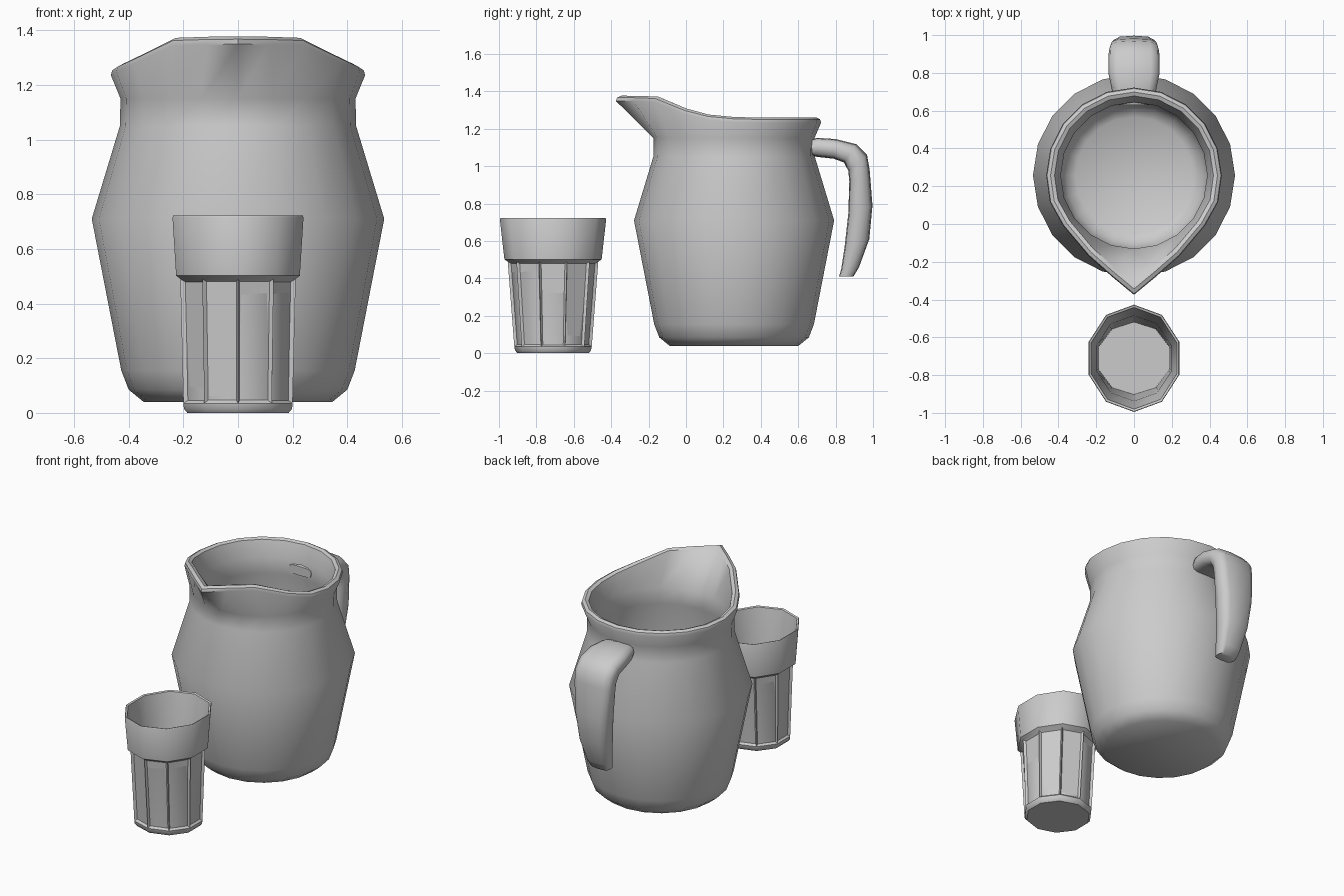
import bpy, bmesh, math
from mathutils import Vector

if "Cube" in bpy.data.objects:
    bpy.data.objects.remove(bpy.data.objects["Cube"])


def loft(name, rings, inset=None, angle=42):
    """Skin closed rings, cap both ends; optionally recess one band of faces."""
    bm = bmesh.new()
    vs = [[bm.verts.new(p) for p in ring] for ring in rings]
    n = len(vs[0])
    bands = []
    for a, b in zip(vs, vs[1:]):
        bands.append([bm.faces.new((a[i], a[(i + 1) % n], b[(i + 1) % n], b[i]))
                      for i in range(n)])
    bm.faces.new(vs[0][::-1])
    bm.faces.new(vs[-1])
    bmesh.ops.recalc_face_normals(bm, faces=bm.faces)
    if inset:
        band, thick, depth = inset
        bmesh.ops.inset_individual(bm, faces=bands[band], thickness=thick,
                                   depth=depth, use_even_offset=True)
    me = bpy.data.meshes.new(name)
    bm.to_mesh(me)
    bm.free()
    ob = bpy.data.objects.new(name, me)
    bpy.context.collection.objects.link(ob)
    bpy.ops.object.select_all(action='DESELECT')
    ob.select_set(True)
    bpy.context.view_layer.objects.active = ob
    bpy.ops.object.shade_smooth_by_angle(angle=math.radians(angle))
    return ob


def ellipse(cy, rx, ry, z, n):
    return [(rx * math.sin(i * math.tau / n), cy - ry * math.cos(i * math.tau / n), z)
            for i in range(n)]


# Jug: 20-sided turned body with the rim pulled into a raised spout
N, CY = 20, 0.257
SPOUT = [(0, -0.375, 1.357), (0.115, -0.28, 1.356), (0.24, -0.17, 1.352),
         (0.375, -0.01, 1.288), (0.445, 0.115, 1.256), (0.465, CY, 1.243)]


def rim(scale, dz):
    pts = []
    for i in range(N):
        k = min(i, N - i)
        a = k * math.tau / N
        if k < len(SPOUT):
            x, y, z = SPOUT[k]
        else:
            x, y, z = 0.465 * math.sin(a), CY - 0.465 * math.cos(a), 1.24
        pts.append(((x if i == k else -x) * scale, CY + (y - CY) * scale, z + dz))
    return pts


outer = [(0.345, 0.04), (0.40, 0.085), (0.427, 0.155), (0.535, 0.71),
         (0.432, 1.05), (0.43, 1.15)]
inner = [(0.388, 1.15), (0.388, 1.05), (0.49, 0.71), (0.385, 0.17),
         (0.36, 0.12), (0.31, 0.085)]
rings = [ellipse(CY, r, r, z, N) for r, z in outer]
rings += [rim(1.0, -0.008), rim(0.99, 0.01), rim(0.95, 0.02), rim(0.905, 0.012)]
rings += [ellipse(CY, r, r, z, N) for r, z in inner]
loft("jug_body", rings)

# Handle: outer point (y, z), inner point (y, z), half width
sections = [((0.63, 1.13), (0.63, 1.07), 0.08),
            ((0.70, 1.152), (0.70, 1.05), 0.115),
            ((0.80, 1.145), (0.79, 1.04), 0.135),
            ((0.91, 1.118), (0.845, 1.02), 0.135),
            ((0.968, 1.06), (0.868, 0.975), 0.133),
            ((0.982, 0.98), (0.873, 0.92), 0.13),
            ((0.997, 0.79), (0.868, 0.75), 0.115),
            ((0.98, 0.61), (0.848, 0.57), 0.095),
            ((0.925, 0.46), (0.83, 0.45), 0.075),
            ((0.895, 0.41), (0.818, 0.41), 0.065)]
rings = []
for o, q, w in sections:
    o, q = Vector((0, *o)), Vector((0, *q))
    mid, half = (o + q) / 2, (o - q) / 2
    ring = []
    for i in range(12):
        c, s = math.cos(i * math.tau / 12), math.sin(i * math.tau / 12)
        c = math.copysign(abs(c) ** 0.6, c)
        s = math.copysign(abs(s) ** 0.6, s)
        ring.append(mid + half * c + Vector((w * s, 0, 0)))
    rings.append(ring)
loft("jug_handle", rings, angle=60)

# Tumbler: ten sides, upper band, recessed lower panels (x radius, y radius, z)
glass = [(0.195, 0.19, 0.0), (0.208, 0.203, 0.015), (0.21, 0.207, 0.035),
         (0.222, 0.242, 0.49), (0.238, 0.26, 0.502), (0.252, 0.284, 0.715),
         (0.249, 0.281, 0.722), (0.238, 0.269, 0.718),
         (0.206, 0.226, 0.48), (0.197, 0.192, 0.03)]
loft("tumbler", [ellipse(-0.711, rx, ry, z, 10) for rx, ry, z in glass],
     inset=(2, 0.011, -0.014), angle=40)
